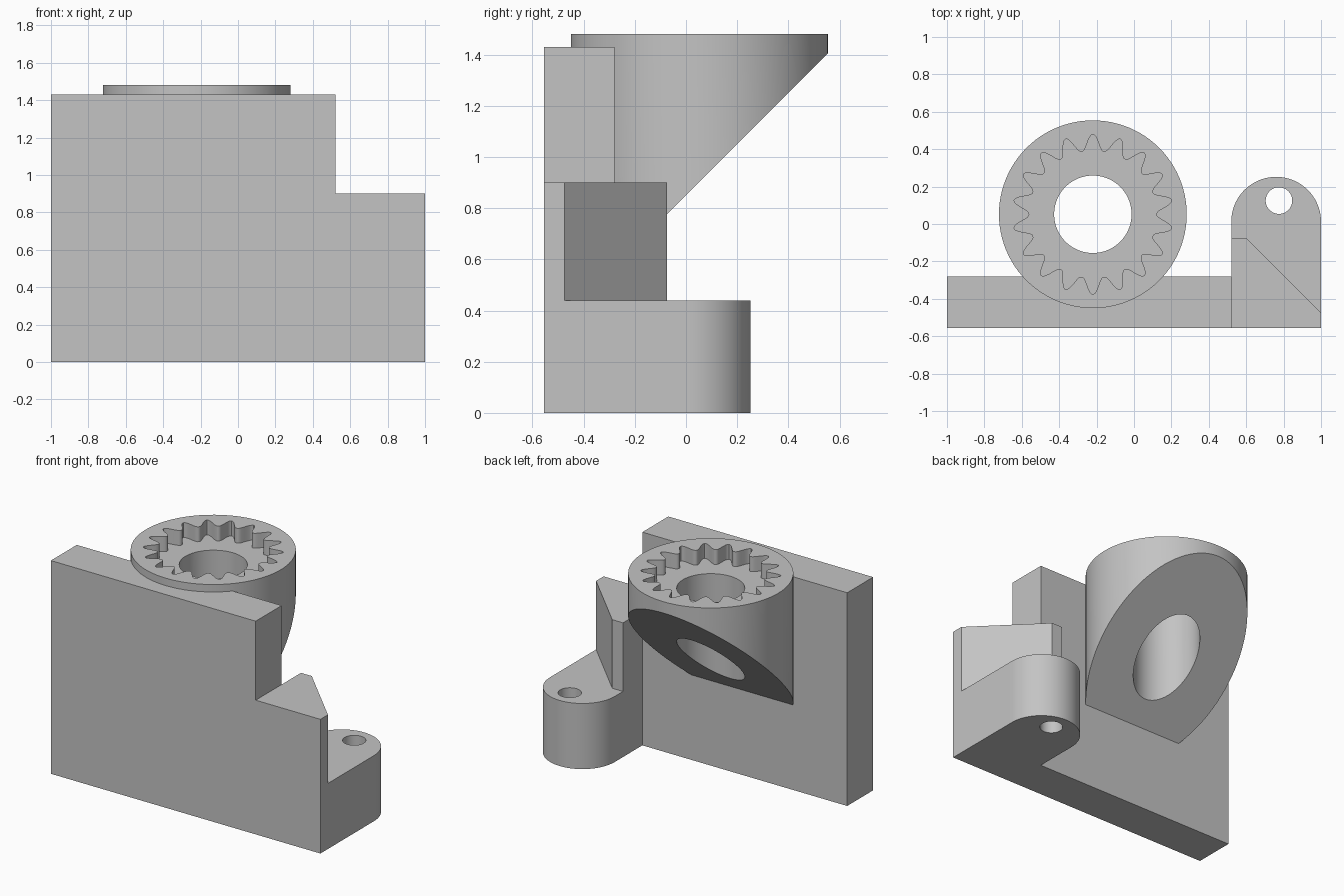
import bpy, bmesh, math
from mathutils import Vector

cube = bpy.data.objects.get("Cube")
if cube:
    bpy.data.objects.remove(cube, do_unlink=True)

grey = bpy.data.materials.new("plain grey")
grey.use_nodes = True
grey.diffuse_color = (0.55, 0.55, 0.55, 1)
grey.node_tree.nodes["Principled BSDF"].inputs["Base Color"].default_value = grey.diffuse_color


def arc(cx, cy, r, start=0, end=360, steps=96):
    count = steps if end - start == 360 else steps + 1
    angles = [math.radians(start + (end - start) * i / steps) for i in range(count)]
    return [(cx + r * math.cos(a), cy + r * math.sin(a)) for a in angles]


def prism(name, outline, z0, z1, cut=None):
    """Extrude a plan outline upward, optionally slicing off one side of a plane."""
    bm = bmesh.new()
    base = bm.faces.new([bm.verts.new((x, y, z0)) for x, y in outline])
    top = bmesh.ops.extrude_face_region(bm, geom=[base])["geom"]
    bmesh.ops.translate(bm, vec=(0, 0, z1 - z0),
                        verts=[v for v in top if isinstance(v, bmesh.types.BMVert)])
    if cut:
        res = bmesh.ops.bisect_plane(bm, geom=bm.verts[:] + bm.edges[:] + bm.faces[:],
                                     plane_co=cut[0], plane_no=cut[1], clear_inner=True)
        rim = [e for e in res["geom_cut"] if isinstance(e, bmesh.types.BMEdge)]
        bmesh.ops.contextual_create(bm, geom=rim)
    bmesh.ops.recalc_face_normals(bm, faces=bm.faces[:])
    mesh = bpy.data.meshes.new(name)
    bm.to_mesh(mesh)
    bm.free()
    mesh.materials.append(grey)
    obj = bpy.data.objects.new(name, mesh)
    bpy.context.collection.objects.link(obj)
    return obj


def combine(target, other, operation):
    """Apply a boolean and discard the helper."""
    mod = target.modifiers.new(operation, 'BOOLEAN')
    mod.operation, mod.object, mod.solver = operation, other, 'EXACT'
    bpy.context.view_layer.update()
    graph = bpy.context.evaluated_depsgraph_get()
    mesh = bpy.data.meshes.new_from_object(target.evaluated_get(graph))
    target.modifiers.clear()
    target.data = mesh
    bpy.data.objects.remove(other, do_unlink=True)


FRONT, BACK, STEP = -0.555, -0.28, 0.52

# Upright back plate
bracket = prism("bracket", [(-1, FRONT), (STEP, FRONT), (STEP, BACK), (-1, BACK)], 0, 1.43)

# Rounded mounting foot
foot = prism("foot", [(STEP, FRONT), (1, FRONT)] + arc(0.76, 0.012, 0.24, 0, 180, 48), 0, 0.44)
combine(bracket, foot, 'UNION')

# Angled gusset block above the foot
gusset = prism("gusset", [(STEP, FRONT), (1, FRONT), (1, -0.475), (0.6, -0.075), (STEP, -0.075)],
               0.44, 0.9)
combine(bracket, gusset, 'UNION')

# Round socket with its underside sloping back into the plate
CX, CY, TOP = -0.22, 0.052, 1.48
socket = prism("socket", arc(CX, CY, 0.502), 0.2, TOP,
               cut=(Vector((0, BACK, 0.57)), Vector((0, -1, 1)).normalized()))
combine(bracket, socket, 'UNION')

# Toothed pocket in the socket top
TEETH, STEPS = 18, 16
star = []
for i in range(TEETH * STEPS):
    wave = (0.5 + 0.5 * math.cos(math.tau * i / STEPS)) ** 1.3
    a = math.pi / 2 + math.tau * i / (TEETH * STEPS)
    r = 0.34 + 0.088 * wave
    star.append((CX + r * math.cos(a), CY + r * math.sin(a)))
combine(bracket, prism("pocket_cutter", star, TOP - 0.1, TOP + 0.1), 'DIFFERENCE')

# Socket bore and foot bolt hole
combine(bracket, prism("bore_cutter", arc(CX, CY, 0.207), 0.3, 1.6), 'DIFFERENCE')
combine(bracket, prism("bolt_cutter", arc(0.775, 0.125, 0.071, steps=48), -0.1, 0.6), 'DIFFERENCE')

# Smooth the curved walls, keeping edges crisp
bpy.ops.object.select_all(action='DESELECT')
bracket.select_set(True)
bpy.context.view_layer.objects.active = bracket
bpy.ops.object.shade_smooth_by_angle(angle=math.radians(30))
